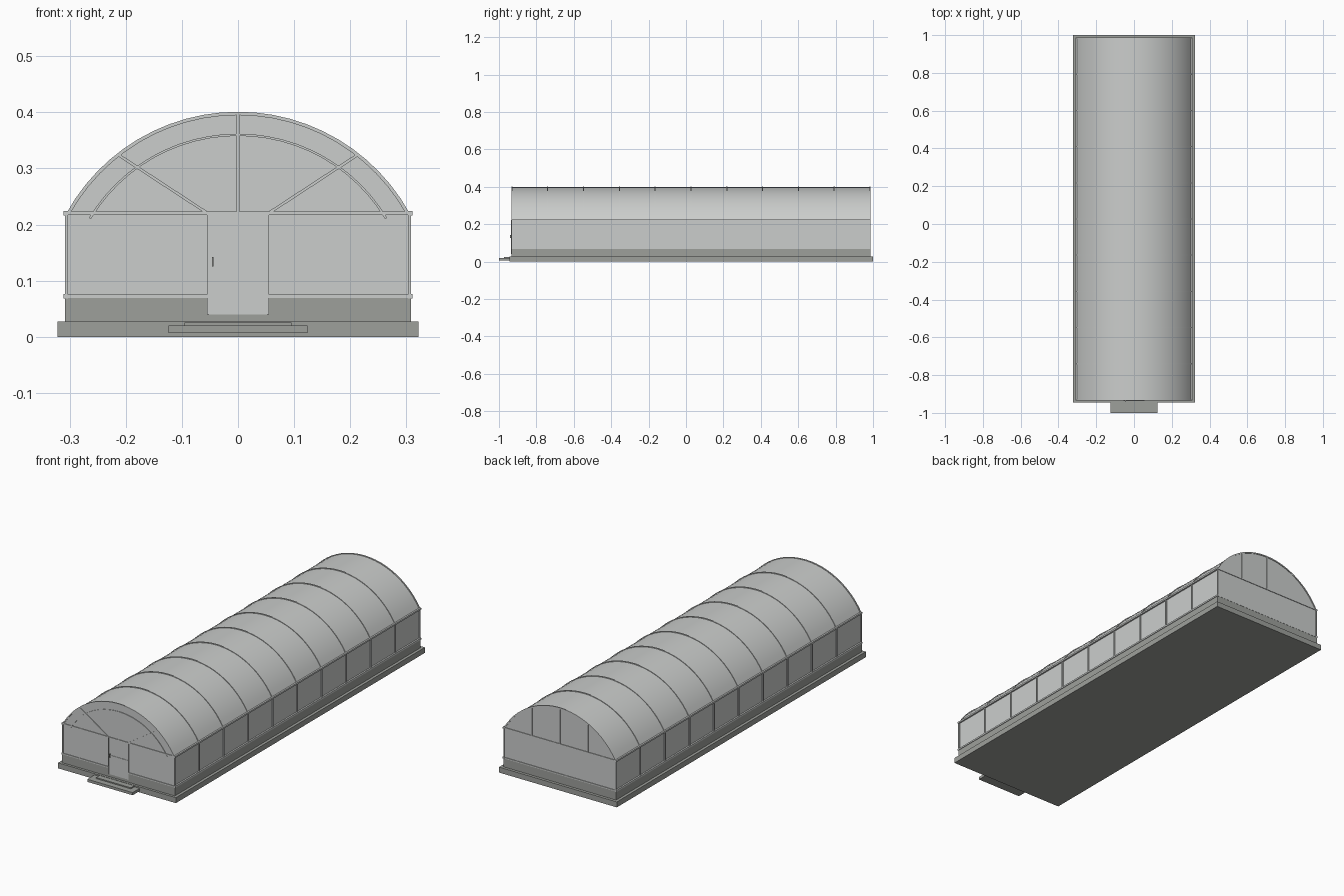
import bpy, bmesh, math
from mathutils import Vector

cube = bpy.data.objects.get("Cube")
if cube:
    bpy.data.objects.remove(cube, do_unlink=True)


def material(name, rgb):
    m = bpy.data.materials.new(name)
    m.use_nodes = True
    m.diffuse_color = (*rgb, 1)
    m.node_tree.nodes["Principled BSDF"].inputs["Base Color"].default_value = (*rgb, 1)
    return m


GLASS = material("pale grey panel", (0.60, 0.615, 0.605))
STONE = material("concrete grey", (0.34, 0.35, 0.33))

FRONT, BACK = -0.931, 0.984       # end faces of the glazing
SILL, EAVE = 0.07, 0.222          # top of the plinth, start of the vault
CENTRE_Z, HALF_ANGLE = 0.052, math.radians(61.2)
BAYS = 10


def strip(name, outer, inner, y0, y1, mat):
    """Quads between two x/z lines, extruded from y0 to y1."""
    bm = bmesh.new()
    top = [bm.verts.new((x, y0, z)) for x, z in outer]
    low = [bm.verts.new((x, y0, z)) for x, z in inner]
    faces = [bm.faces.new((top[i], top[i + 1], low[i + 1], low[i])) for i in range(len(top) - 1)]
    new = bmesh.ops.extrude_face_region(bm, geom=faces, use_keep_orig=True)["geom"]
    for v in new:
        if isinstance(v, bmesh.types.BMVert):
            v.co.y = y1
    bmesh.ops.recalc_face_normals(bm, faces=bm.faces)
    me = bpy.data.meshes.new(name)
    bm.to_mesh(me)
    bm.free()
    me.materials.append(mat)
    ob = bpy.data.objects.new(name, me)
    bpy.context.collection.objects.link(ob)
    return ob


def box(name, x0, x1, y0, y1, z0, z1, mat):
    return strip(name, [(x0, z1), (x1, z1)], [(x0, z0), (x1, z0)], y0, y1, mat)


def bar(name, a, b, width, y0, y1, mat=GLASS):
    a, b = Vector(a), Vector(b)
    d = (b - a).normalized()
    n = Vector((-d.y, d.x)) * width / 2
    return strip(name, [a + n, b + n], [a - n, b - n], y0, y1, mat)


def arc(radius, half=HALF_ANGLE, steps=24):
    angles = [half * (2 * i / steps - 1) for i in range(steps + 1)]
    return [(radius * math.sin(t), CENTRE_Z + radius * math.cos(t)) for t in angles]


def smooth(ob):
    bpy.ops.object.select_all(action='DESELECT')
    ob.select_set(True)
    bpy.context.view_layer.objects.active = ob
    bpy.ops.object.shade_smooth_by_angle(angle=math.radians(30))


# Foundation, plinth and entrance steps
box("foundation_slab", -0.322, 0.322, -0.945, 1.0, 0, 0.027, STONE)
box("plinth", -0.308, 0.308, FRONT - 0.002, BACK + 0.002, 0.027, SILL, STONE)
box("lower_step", -0.124, 0.124, -1.0, -0.945, 0.007, 0.02, STONE)
box("upper_step", -0.095, 0.095, -0.972, -0.93, 0.02, 0.0255, STONE)

# Glazed body: walls and vaulted roof
vault = arc(0.346)
smooth(strip("glazed_body", vault, [(x, SILL) for x, z in vault], FRONT, BACK, GLASS))

# Ribs over the roof with wall posts below them
for i in range(BAYS + 1):
    y = FRONT + (BACK - FRONT) * i / BAYS
    y0, y1 = y - 0.003, y + 0.003
    smooth(strip(f"roof_rib_{i}", arc(0.349), arc(0.343), y0, y1, GLASS))
    for side, s in (("left", 1), ("right", -1)):
        bar(f"{side}_wall_post_{i}", (s * 0.3055, SILL), (s * 0.3055, EAVE), 0.005, y0, y1)

# Rails along the sides and across the ends
for level, z in (("sill", SILL + 0.002), ("eave", EAVE - 0.002)):
    for side, s in (("left", 1), ("right", -1)):
        bar(f"{side}_{level}_rail", (s * 0.307, z - 0.004), (s * 0.307, z + 0.004), 0.008,
            FRONT - 0.003, BACK + 0.003)
    for end, y in (("front", FRONT), ("back", BACK)):
        bar(f"{end}_{level}_rail", (-0.307, z), (0.307, z), 0.006, y - 0.003, y + 0.003)

# Front gable: inner arch, king post and slanted bars
f0, f1 = FRONT - 0.003, FRONT + 0.003
inner_half = math.radians(59)
smooth(strip("front_inner_arch", arc(0.310, inner_half), arc(0.306, inner_half), f0, f1, GLASS))
bar("front_king_post", (0, EAVE), (0, 0.397), 0.005, f0, f1)
for side, s in (("left", 1), ("right", -1)):
    bar(f"front_{side}_slanted_bar", (s * 0.057, EAVE), (s * 0.213, 0.324), 0.005, f0, f1)

# Back gable: upright bars
for i, x in enumerate((-0.154, 0, 0.154)):
    top = CENTRE_Z + math.sqrt(0.345 ** 2 - x ** 2)
    bar(f"back_upright_{i}", (x, EAVE), (x, top), 0.005, BACK - 0.003, BACK + 0.003)

# Door with frame, middle rail and handle
box("door_panel", -0.054, 0.054, FRONT - 0.003, FRONT + 0.002, 0.04, EAVE, GLASS)
for side, s in (("left", 1), ("right", -1)):
    bar(f"door_{side}_post", (s * 0.0535, 0.04), (s * 0.0535, EAVE), 0.004, FRONT - 0.005, f1)
bar("door_middle_rail", (-0.053, 0.133), (0.053, 0.133), 0.005, FRONT - 0.005, f1)
bar("door_handle", (-0.045, 0.125), (-0.045, 0.142), 0.003, FRONT - 0.010, FRONT - 0.003, STONE)
